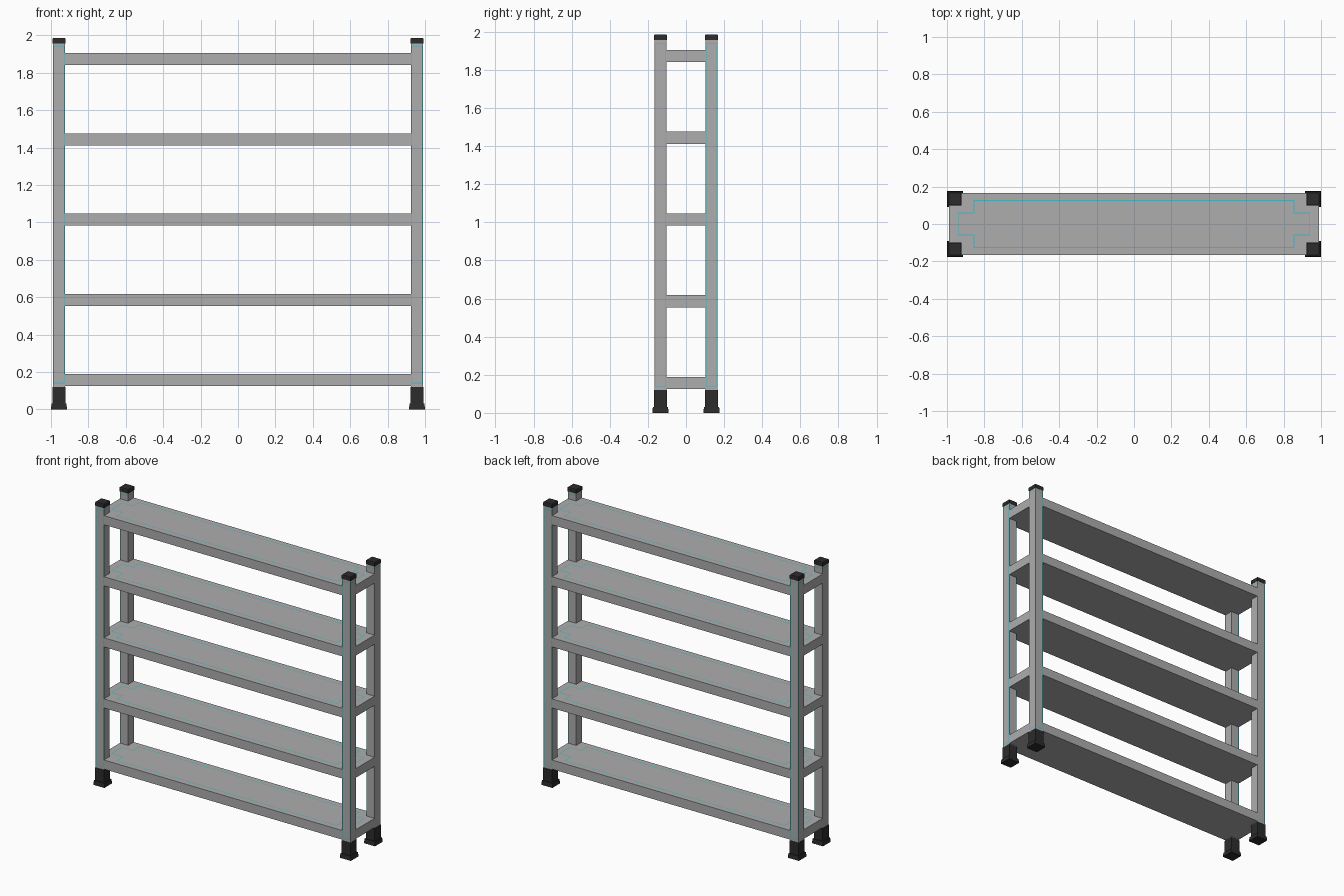
import bpy, bmesh

if "Cube" in bpy.data.objects:
    bpy.data.objects.remove(bpy.data.objects["Cube"])


def material(name, color):
    m = bpy.data.materials.new(name)
    m.diffuse_color = (*color, 1)
    m.use_nodes = True
    m.node_tree.nodes["Principled BSDF"].inputs["Base Color"].default_value = m.diffuse_color
    return m


GREY = material("grey_metal", (0.42, 0.42, 0.42))
TEAL = material("teal_line", (0.06, 0.5, 0.55))
DARK = material("dark_rubber", (0.025, 0.025, 0.025))


def loft(rings, line=None):
    """Closed body through matching rings; the band after ring `line` is teal."""
    bm = bmesh.new()
    loops = [[bm.verts.new(p) for p in r] for r in rings]
    n = len(loops[0])
    for k in range(len(loops) - 1):
        a, b = loops[k], loops[k + 1]
        for i in range(n):
            j = (i + 1) % n
            f = bm.faces.new((a[i], a[j], b[j], b[i]))
            f.material_index = 1 if k == line else 0
    bm.faces.new(loops[0][::-1])
    bm.faces.new(loops[-1])
    return bm


def square_rings(cx, cy, levels):
    return [[(cx + sx * h, cy + sy * h, z)
             for sx, sy in ((-1, -1), (1, -1), (1, 1), (-1, 1))]
            for z, h in levels]


def plus_ring(xo, xi, yo, yi, z):
    """Rectangle with a square notch cut from each corner."""
    q = [(xo, yi), (xi, yi), (xi, yo)]
    pts = q + [(-x, y) for x, y in q[::-1]]
    pts += [(-x, -y) for x, y in pts]
    return [(x, y, z) for x, y in pts]


def finish(bm, name, mats):
    bmesh.ops.recalc_face_normals(bm, faces=bm.faces)
    me = bpy.data.meshes.new(name)
    bm.to_mesh(me)
    bm.free()
    for m in mats:
        me.materials.append(m)
    ob = bpy.data.objects.new(name, me)
    bpy.context.collection.objects.link(ob)


# Shelves, notched round the posts, with a thin outline on top
for i in range(5):
    z0 = 0.125 + i * 0.4288
    z1 = z0 + 0.064
    rings = [plus_ring(0.989, 0.925, 0.165, 0.103, z0),
             plus_ring(0.989, 0.925, 0.165, 0.103, z1),
             plus_ring(0.942, 0.858, 0.127, 0.061, z1),
             plus_ring(0.937, 0.853, 0.122, 0.056, z1)]
    finish(loft(rings, 2), f"shelf_{i + 1}", (GREY, TEAL))

# Four corners
for sx, side in ((-1, "left"), (1, "right")):
    for sy, end in ((-1, "front"), (1, "back")):
        x, y = sx * 0.957, sy * 0.134
        tag = f"{end}_{side}"

        # Post with an outlined panel on each side
        bm = loft(square_rings(x, y, [(0.118, 0.032), (0.136, 0.032),
                                      (1.944, 0.032), (1.962, 0.032)]))
        bmesh.ops.recalc_face_normals(bm, faces=bm.faces)
        panels = [f for f in bm.faces if f.calc_area() > 0.05]
        bmesh.ops.inset_individual(bm, faces=panels, thickness=0.004)
        band = bmesh.ops.inset_individual(bm, faces=panels, thickness=0.005)
        for f in band["faces"]:
            f.material_index = 1
        for f in panels:
            f.material_index = 0
        finish(bm, f"post_{tag}", (GREY, TEAL))

        # Foot with a flared base
        finish(loft(square_rings(x, y, [(0, 0.043), (0.03, 0.040), (0.03, 0.034),
                                        (0.12, 0.034)])), f"foot_{tag}", (DARK,))
        # Cap on the post top
        finish(loft(square_rings(x, y, [(1.957, 0.034), (1.981, 0.034),
                                        (1.985, 0.032)])), f"cap_{tag}", (DARK,))
